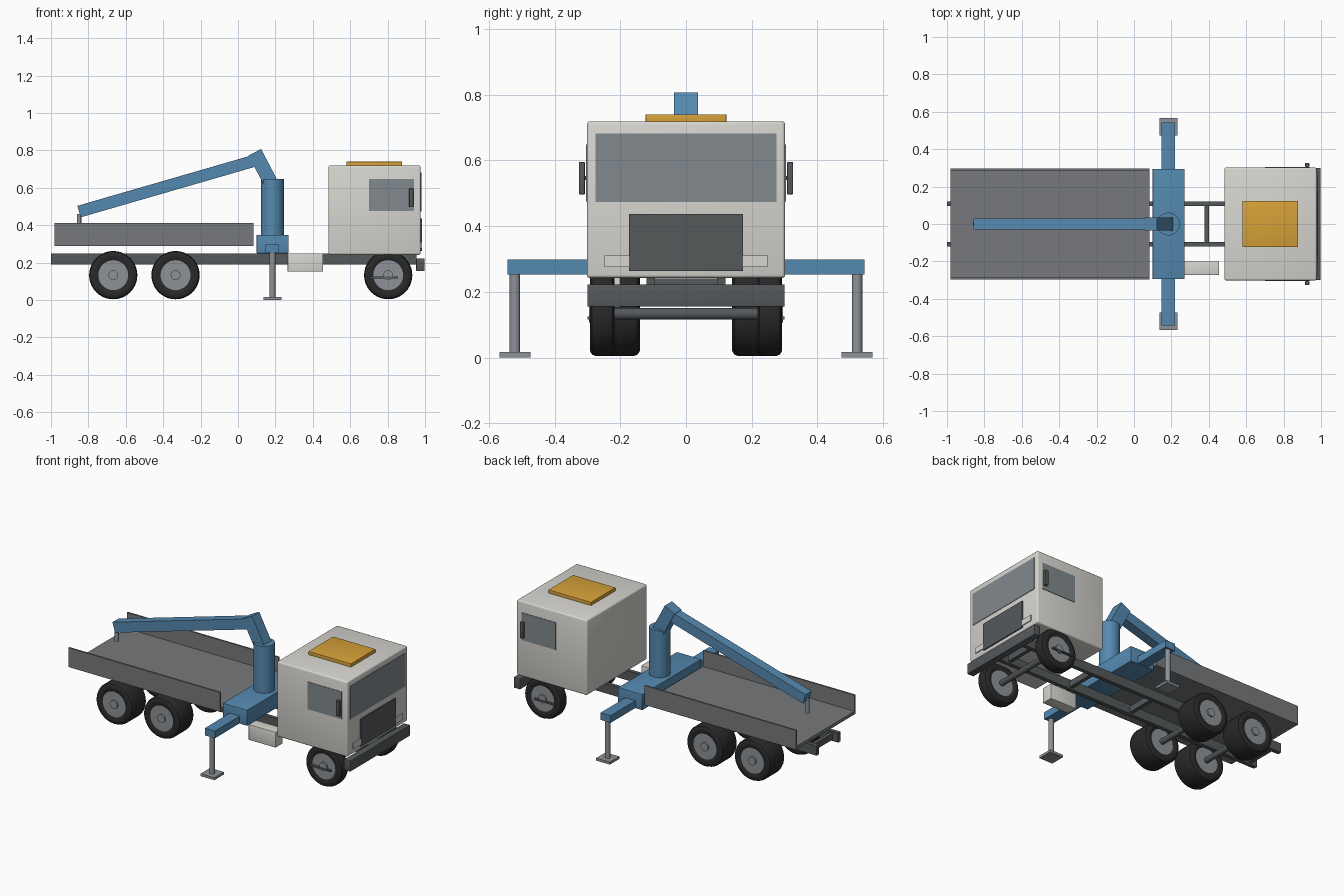
import bpy, bmesh, math
from mathutils import Vector

cube = bpy.data.objects.get("Cube")
if cube:
    bpy.data.objects.remove(cube, do_unlink=True)


def make_material(name, r, g, b):
    mat = bpy.data.materials.new(name)
    mat.use_nodes = True
    mat.diffuse_color = (r, g, b, 1)
    mat.node_tree.nodes["Principled BSDF"].inputs["Base Color"].default_value = (r, g, b, 1)
    return mat


WHITE = make_material("warm white paint", 0.68, 0.67, 0.63)
BLUE = make_material("blue paint", 0.09, 0.25, 0.43)
AMBER = make_material("amber", 0.68, 0.36, 0.04)
BED = make_material("bed grey", 0.18, 0.19, 0.20)
FRAME = make_material("dark frame grey", 0.09, 0.10, 0.105)
TIRE = make_material("tire black", 0.022, 0.022, 0.023)
STEEL = make_material("steel grey", 0.27, 0.29, 0.31)
GLASS = make_material("window grey", 0.22, 0.25, 0.27)


def finish(name, bm, mat, smooth=False):
    bmesh.ops.recalc_face_normals(bm, faces=bm.faces)
    mesh = bpy.data.meshes.new(name)
    bm.to_mesh(mesh)
    bm.free()
    mesh.materials.append(mat)
    obj = bpy.data.objects.new(name, mesh)
    bpy.context.collection.objects.link(obj)
    if smooth:
        bpy.ops.object.select_all(action='DESELECT')
        obj.select_set(True)
        bpy.context.view_layer.objects.active = obj
        bpy.ops.object.shade_smooth_by_angle(angle=math.radians(35))
    return obj


def box(name, mat, xs, ys, zs, bevel=0):
    """Box from its extents on each axis."""
    bm = bmesh.new()
    bmesh.ops.create_cube(bm, size=1)
    for v in bm.verts:
        v.co = [(a + b) / 2 + c * (b - a) for c, (a, b) in zip(v.co, (xs, ys, zs))]
    if bevel:
        bmesh.ops.bevel(bm, geom=bm.edges[:], offset=bevel, segments=3,
                        affect='EDGES', profile=0.5)
    return finish(name, bm, mat, bevel > 0)


def rod(name, mat, start, end, radius, sides=32):
    """Cylinder between two points."""
    a, b = Vector(start), Vector(end)
    bm = bmesh.new()
    bmesh.ops.create_cone(bm, cap_ends=True, segments=sides, radius1=radius,
                          radius2=radius, depth=(b - a).length)
    obj = finish(name, bm, mat, True)
    obj.location = (a + b) / 2
    obj.rotation_euler = (b - a).to_track_quat('Z', 'Y').to_euler()
    return obj


def beam(name, mat, start, end, height, half_width):
    """Rectangular beam between two (x, z) points."""
    a, b = Vector((start[0], 0, start[1])), Vector((end[0], 0, end[1]))
    d = (b - a).normalized()
    up = Vector((-d.z, 0, d.x)) * height / 2
    bm = bmesh.new()
    bmesh.ops.create_cube(bm, size=2)
    for v in bm.verts:
        x, y, z = v.co
        v.co = (a if x < 0 else b) + up * z + Vector((0, y * half_width, 0))
    return finish(name, bm, mat)


def lathe(name, mat, profile, x, z):
    """Spin (radius, y) points about an axis along y."""
    bm = bmesh.new()
    verts = [bm.verts.new((r, y, 0)) for r, y in profile]
    edges = [bm.edges.new(pair) for pair in zip(verts, verts[1:])]
    bmesh.ops.spin(bm, geom=verts + edges, cent=(0, 0, 0), axis=(0, 1, 0),
                   angle=math.tau, steps=40, use_merge=True)
    bmesh.ops.remove_doubles(bm, verts=bm.verts, dist=1e-5)
    obj = finish(name, bm, mat, True)
    obj.location = (x, 0, z)
    return obj


SIDES = (("right", -1), ("left", 1))


def span(side, a, b):
    return tuple(sorted((side * a, side * b)))


# Chassis: rails, crossmembers, bumper and tank
for label, s in SIDES:
    box(f"{label}_chassis_rail", FRAME, (-1, 0.955), span(s, 0.095, 0.121), (0.19, 0.25))
for i, x in enumerate((-0.95, -0.5, -0.06, 0.39, 0.85)):
    box(f"crossmember_{i}", FRAME, (x - 0.012, x + 0.012), (-0.1, 0.1), (0.2, 0.24))
box("front_bumper", FRAME, (0.953, 0.997), (-0.30, 0.30), (0.155, 0.223), 0.003)
box("side_tank", WHITE, (0.265, 0.455), (-0.273, -0.2), (0.152, 0.25), 0.003)

# Wheels
HUB_Z, RADIUS = 0.133, 0.129
for axle, x, inner in (("front", 0.803, 0.217), ("middle", -0.334, 0.14), ("rear", -0.667, 0.14)):
    rod(f"{axle}_axle", FRAME, (x, -0.24, HUB_Z), (x, 0.24, HUB_Z), 0.018, 16)
    for label, s in SIDES:
        outer = 0.293
        tire = [(0.08, inner + 0.006), (0.095, inner), (0.112, inner), (0.124, inner + 0.007),
                (RADIUS, inner + 0.02), (RADIUS, outer - 0.02), (0.124, outer - 0.007),
                (0.112, outer), (0.095, outer), (0.08, outer - 0.006)]
        lathe(f"{axle}_{label}_tire", TIRE, [(r, s * y) for r, y in tire], x, HUB_Z)
        rod(f"{axle}_{label}_rim", STEEL, (x, s * (inner + 0.008), HUB_Z),
            (x, s * (outer - 0.008), HUB_Z), 0.082)
        rod(f"{axle}_{label}_hub", STEEL, (x, s * 0.28, HUB_Z), (x, s * 0.295, HUB_Z), 0.026)

# Cab
box("cab", WHITE, (0.483, 0.977), (-0.302, 0.302), (0.242, 0.719), 0.01)
box("roof_hatch", AMBER, (0.58, 0.878), (-0.123, 0.123), (0.712, 0.74), 0.002)
box("windshield", GLASS, (0.972, 0.980), (-0.275, 0.275), (0.473, 0.682))
box("grille", FRAME, (0.974, 0.985), (-0.173, 0.173), (0.263, 0.437))
for label, s in SIDES:
    box(f"{label}_headlight", WHITE, (0.974, 0.983), span(s, 0.16, 0.248), (0.275, 0.311))
    box(f"{label}_side_window", GLASS, (0.70, 0.94), span(s, 0.297, 0.305), (0.475, 0.648))
    box(f"{label}_mirror", FRAME, (0.915, 0.937), span(s, 0.308, 0.326), (0.497, 0.595), 0.002)
    box(f"{label}_mirror_arm", FRAME, (0.92, 0.932), span(s, 0.298, 0.31), (0.54, 0.552))
    box(f"{label}_cab_step", FRAME, (0.71, 0.855), span(s, 0.285, 0.30), (0.116, 0.125))

# Cargo bed
box("bed_floor", BED, (-0.98, 0.083), (-0.298, 0.298), (0.29, 0.31))
for label, s in SIDES:
    box(f"{label}_bed_wall", BED, (-0.98, 0.083), span(s, 0.287, 0.298), (0.31, 0.412))

# Crane base and outriggers
CX = 0.184
box("crane_base", BLUE, (0.10, 0.27), (-0.295, 0.295), (0.25, 0.349), 0.002)
for label, s in SIDES:
    box(f"{label}_outrigger_beam", BLUE, (0.148, 0.218), span(s, 0.28, 0.543), (0.252, 0.298))
    rod(f"{label}_outrigger_leg", STEEL, (CX, s * 0.521, 0.01), (CX, s * 0.521, 0.255), 0.016, 24)
    box(f"{label}_outrigger_pad", STEEL, (0.136, 0.232), span(s, 0.473, 0.568), (0, 0.016))

# Crane column, folded boom and hook
rod("crane_column", BLUE, (CX, 0, 0.34), (CX, 0, 0.646), 0.061)
beam("boom_inner", BLUE, (CX, 0.61), (0.09, 0.79), 0.076, 0.036)
beam("boom_outer", BLUE, (-0.85, 0.473), (0.10, 0.748), 0.064, 0.030)
rod("hook_post", STEEL, (-0.85, 0, 0.375), (-0.85, 0, 0.46), 0.012, 16)
